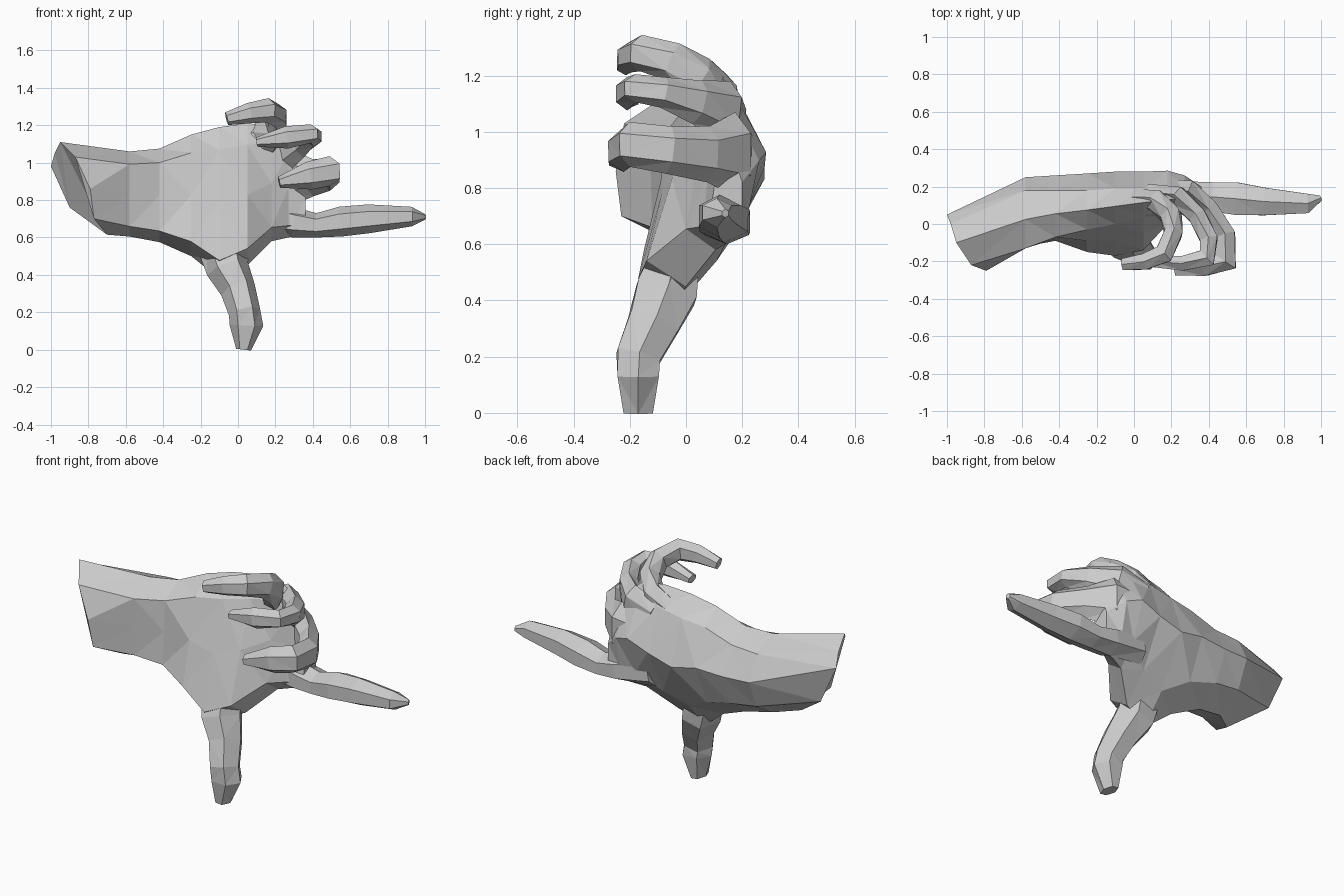
import bpy, bmesh, math
from mathutils import Vector


def loft(name, rings):
    """Skin a list of equal-length point rings, cap the ends, leave flat triangles."""
    bm = bmesh.new()
    vs = [[bm.verts.new(p) for p in r] for r in rings]
    n = len(rings[0])
    for a, b in zip(vs, vs[1:]):
        for i in range(n):
            j = (i + 1) % n
            bm.faces.new((a[i], a[j], b[j], b[i]))
    bm.faces.new(vs[0])
    bm.faces.new(vs[-1])
    bmesh.ops.triangulate(bm, faces=bm.faces[:])
    bmesh.ops.recalc_face_normals(bm, faces=bm.faces[:])
    me = bpy.data.meshes.new(name)
    bm.to_mesh(me)
    bm.free()
    ob = bpy.data.objects.new(name, me)
    bpy.context.collection.objects.link(ob)
    return ob


def digit(name, path, ref, sides=6):
    """Finger along path of (x, y, z, radius along ref, radius across)."""
    pts = [Vector(p[:3]) for p in path]
    rings = []
    for i, p in enumerate(pts):
        t = (pts[min(i + 1, len(pts) - 1)] - pts[max(i - 1, 0)]).normalized()
        u = (Vector(ref) - t * t.dot(Vector(ref))).normalized()
        v = t.cross(u)
        a, b = path[i][3:]
        rings.append([p + u * a * math.cos(k * math.tau / sides)
                      + v * b * math.sin(k * math.tau / sides) for k in range(sides)])
    return loft(name, rings)


def palm_ring(x, z0, z1, front_lo, front_hi, back_lo, back_mid, back_hi):
    h = z1 - z0
    return [(x, (front_lo + back_lo) / 2, z0),
            (x, front_lo, z0 + .12 * h),
            (x, (front_lo + front_hi) / 2, z0 + .5 * h),
            (x, front_hi, z0 + .85 * h),
            (x, (front_hi + back_hi) / 2, z1),
            (x, back_hi, z0 + .87 * h),
            (x, back_mid, z0 + .56 * h),
            (x, back_lo, z0 + .2 * h)]


# wrist with slanted cut, running into the palm
wrist_end = [(-.7, -.06, .615), (-.77, -.23, .7), (-.79, -.25, .86), (-.87, -.22, 1.03),
             (-.95, -.1, 1.11), (-.98, 0, 1.05), (-1, .05, .98), (-.9, .05, .76)]
sections = [
    (-.58, .605, 1.06, -.12, -.13, .18, .25, .18),
    (-.42, .575, 1.075, -.09, -.07, .19, .26, .18),
    (-.25, .5, 1.15, -.15, -.03, .17, .27, .18),
    (-.1, .38, 1.19, -.17, .0, .11, .28, .19),
    (.05, .45, 1.21, -.14, .04, .14, .28, .19),
    (.18, .58, 1.2, .0, .08, .21, .285, .18),
    (.27, .6, 1.13, .06, .1, .22, .26, .18),
    (.36, .62, .98, .08, .12, .2, .2, .16),
]
loft("palm_and_wrist", [wrist_end] + [palm_ring(*s) for s in sections])

# thumb pointing down, root buried in the palm
digit("thumb", [(-.1, -.02, .62, .14, .08), (-.055, -.07, .43, .115, .125),
                (.0, -.115, .32, .095, .105), (.035, -.17, .2, .085, .09),
                (.045, -.17, .13, .09, .085), (.03, -.17, 0, .04, .06)], (1, 0, 0))

# index finger pointing sideways
digit("index_finger", [(.1, .15, .72, .1, .07), (.3, .145, .68, .08, .095),
                       (.42, .145, .665, .065, .09),
                       (.55, .135, .685, .08, .1), (.7, .12, .7, .077, .085),
                       (.93, .11, .712, .052, .06), (1, .14, .71, .015, .015)], (0, 0, 1))

# three curled fingers, wide at the knuckles so they web together
digit("middle_finger", [(.12, .2, .92, .12, .05), (.29, .175, .92, .15, .07),
                        (.4, .08, .92, .1, .06), (.49, -.06, .935, .085, .06),
                        (.49, -.2, .955, .08, .075),
                        (.38, -.225, .93, .075, .06), (.22, -.24, .895, .03, .04)], (0, 0, 1))
digit("ring_finger", [(.08, .17, 1.03, .1, .05), (.24, .145, 1.065, .12, .06),
                      (.34, .04, 1.105, .08, .055), (.4, -.08, 1.14, .055, .055),
                      (.39, -.18, 1.155, .05, .06),
                      (.26, -.21, 1.135, .06, .045), (.1, -.2, 1.11, .025, .035)], (0, 0, 1))
digit("little_finger", [(.0, .14, 1.06, .09, .05), (.13, .12, 1.12, .1, .065),
                        (.2, .04, 1.19, .085, .06), (.21, -.05, 1.25, .07, .055),
                        (.16, -.16, 1.28, .065, .06),
                        (.06, -.2, 1.265, .055, .05), (-.06, -.215, 1.235, .035, .035)], (0, 0, 1))
